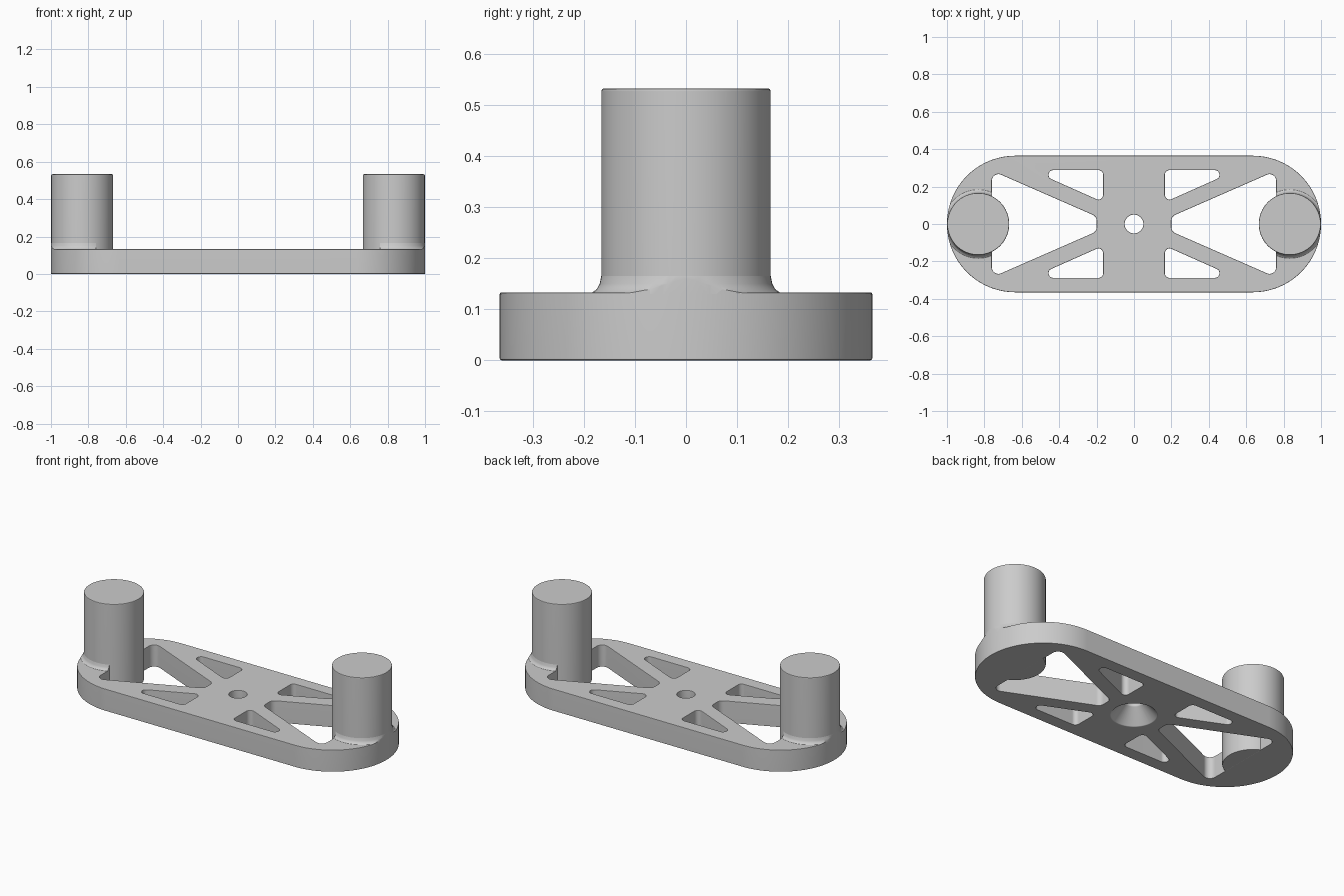
import bpy, bmesh, math
from mathutils import Vector

if "Cube" in bpy.data.objects:
    bpy.data.objects.remove(bpy.data.objects["Cube"])

PLATE_H, END_R, POST_X, POST_R, POST_H = 0.133, 0.365, 0.833, 0.166, 0.533


def finish(name, bm):
    bmesh.ops.recalc_face_normals(bm, faces=bm.faces)
    mesh = bpy.data.meshes.new(name)
    bm.to_mesh(mesh)
    bm.free()
    obj = bpy.data.objects.new(name, mesh)
    bpy.context.collection.objects.link(obj)
    return obj


def rounded(corners, radius, steps):
    """Outline of a convex polygon with every corner replaced by an arc."""
    pts = [Vector(c) for c in corners]
    out = []
    for i, p in enumerate(pts):
        a = (pts[i - 1] - p).normalized()
        b = (pts[(i + 1) % len(pts)] - p).normalized()
        half = a.angle(b) / 2
        centre = p + (a + b).normalized() * radius / math.sin(half)
        start = p + a * radius / math.tan(half) - centre
        end = p + b * radius / math.tan(half) - centre
        sweep = start.angle(end)
        for k in range(steps + 1):
            t = k / steps
            out.append(centre + (start * math.sin((1 - t) * sweep)
                                 + end * math.sin(t * sweep)) / math.sin(sweep))
    return out


def prism(name, outlines, z0, z1):
    bm = bmesh.new()
    for outline in outlines:
        face = bm.faces.new([bm.verts.new((p.x, p.y, z0)) for p in outline])
        ext = bmesh.ops.extrude_face_region(bm, geom=[face])["geom"]
        bmesh.ops.translate(bm, vec=(0, 0, z1 - z0),
                            verts=[v for v in ext if isinstance(v, bmesh.types.BMVert)])
    return finish(name, bm)


def lathe(name, profile, x=0, sides=64):
    """Closed solid of revolution from (radius, height) points."""
    bm = bmesh.new()
    rings = [[bm.verts.new((x + r * math.cos(math.tau * k / sides),
                            r * math.sin(math.tau * k / sides), z))
              for k in range(sides)] for r, z in profile]
    for lo, hi in zip(rings, rings[1:]):
        for k in range(sides):
            j = (k + 1) % sides
            bm.faces.new((lo[k], lo[j], hi[j], hi[k]))
    bm.faces.new(rings[0])
    bm.faces.new(rings[-1])
    return finish(name, bm)


def apply(obj):
    deps = bpy.context.evaluated_depsgraph_get()
    mesh = bpy.data.meshes.new_from_object(obj.evaluated_get(deps))
    obj.modifiers.clear()
    obj.data = mesh


def boolean(obj, other, operation):
    mod = obj.modifiers.new("boolean", 'BOOLEAN')
    mod.object, mod.operation, mod.solver = other, operation, 'EXACT'
    apply(obj)


def soften(obj, width):
    mod = obj.modifiers.new("soft_edges", 'BEVEL')
    mod.width, mod.segments = width, 2
    mod.limit_method, mod.angle_limit = 'ANGLE', math.radians(40)
    apply(obj)


def smooth(obj):
    bpy.ops.object.select_all(action='DESELECT')
    obj.select_set(True)
    bpy.context.view_layer.objects.active = obj
    bpy.ops.object.shade_smooth_by_angle(angle=math.radians(35))
    obj.modifiers.new("weighted_normals", 'WEIGHTED_NORMAL').keep_sharp = True


# Plate outline and its truss openings, mirrored to all quarters
stadium = [Vector((s * (1 - END_R) + END_R * math.cos(a), END_R * math.sin(a)))
           for s in (1, -1) for k in range(49)
           for a in [math.pi * (k / 48 - 0.5 if s > 0 else k / 48 + 0.5)]]
openings = []
for sx in (1, -1):
    window = [(0.2, 0.04), (0.76, 0.285), (0.76, -0.285), (0.2, -0.04)]
    openings.append(rounded([(sx * x, y) for x, y in window], 0.035, 8))
    for sy in (1, -1):
        gusset = [(0.165, 0.288), (0.55, 0.288), (0.165, 0.117)]
        openings.append(rounded([(sx * x, sy * y) for x, y in gusset], 0.025, 8))

plate = prism("plate", [stadium], 0, PLATE_H)
clip = prism("clip_helper", [stadium], -0.1, 0.4)
cutter = prism("opening_cutter", openings, -0.2, 0.5)
boolean(plate, cutter, 'DIFFERENCE')
boolean(clip, cutter, 'DIFFERENCE')

# Centre hole, countersunk from below
bore = lathe("bore_cutter", [(0.134, -0.01), (0.05, 0.085), (0.05, 0.3)], sides=48)
boolean(plate, bore, 'DIFFERENCE')
soften(plate, 0.008)
smooth(plate)

# Posts with a small fillet where they meet the plate
for side, sx in (("left", 1), ("right", -1)):
    post = lathe("post_" + side, [(POST_R, 0.001), (POST_R, POST_H)], sx * POST_X)
    soften(post, 0.006)
    smooth(post)
    fillet = [(0.184, 0.12), (0.184, PLATE_H), (0.175, 0.139),
              (0.169, 0.15), (POST_R - 0.001, 0.17)]
    collar = lathe("post_fillet_" + side, fillet, sx * POST_X)
    boolean(collar, clip, 'INTERSECT')
    smooth(collar)

for helper in (clip, cutter, bore):
    helper.hide_render = True
    bpy.data.objects.remove(helper)
